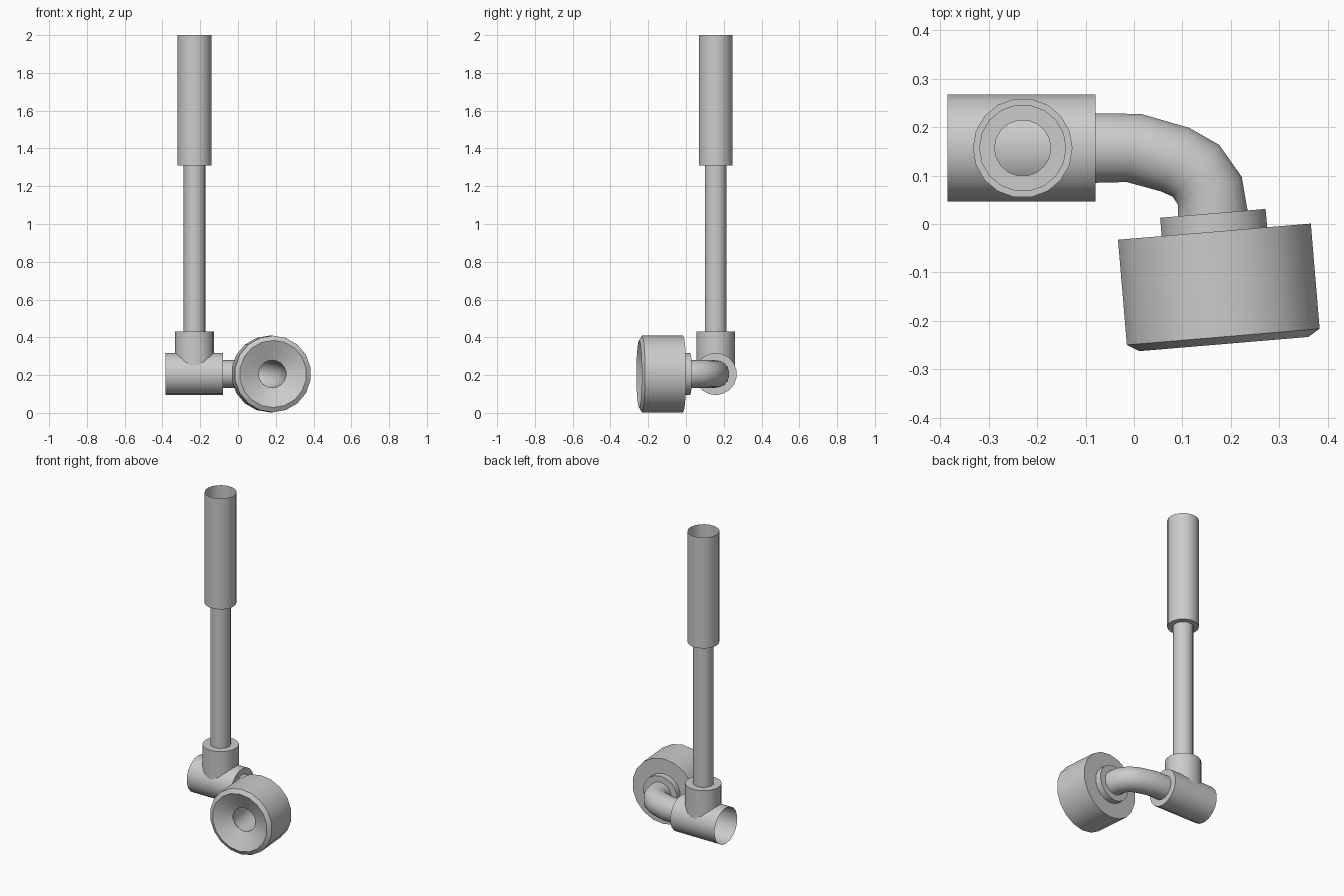
import bpy, bmesh
from math import sin, cos, pi, radians, sqrt
from mathutils import Vector

if "Cube" in bpy.data.objects:
    bpy.data.objects.remove(bpy.data.objects["Cube"])

N = 18
X, Y, Z = Vector((1, 0, 0)), Vector((0, 1, 0)), Vector((0, 0, 1))
PX, PY, CZ = -0.23, 0.157, 0.206   # post position and pipe axis height


def loft(name, rings, adjust=None):
    """Skin open circular rings given as (centre, u, v, radius)."""
    bm = bmesh.new()
    loops = []
    for c, u, v, r in rings:
        loops.append([bm.verts.new(c + r * (u * cos(2 * pi * i / N) + v * sin(2 * pi * i / N)))
                      for i in range(N)])
    for a, b in zip(loops, loops[1:]):
        for i in range(N):
            j = (i + 1) % N
            bm.faces.new((a[i], a[j], b[j], b[i]))
    if adjust:
        for vert in loops[0]:
            adjust(vert)
    bmesh.ops.recalc_face_normals(bm, faces=bm.faces)
    me = bpy.data.meshes.new(name)
    bm.to_mesh(me)
    bm.free()
    ob = bpy.data.objects.new(name, me)
    bpy.context.collection.objects.link(ob)
    bpy.ops.object.select_all(action='DESELECT')
    ob.select_set(True)
    bpy.context.view_layer.objects.active = ob
    bpy.ops.object.shade_smooth_by_angle(angle=radians(35))
    return ob


def lathe(name, origin, axis, u, v, profile, adjust=None):
    """Profile of (distance along axis, radius)."""
    return loft(name, [(origin + axis * d, u, v, r) for d, r in profile], adjust)


# Upright post: branch socket, thin pipe and open sleeve; socket is trimmed to the tee
def saddle(vert):
    vert.co.z = CZ + sqrt(max(0.0, 0.112 ** 2 - (vert.co.y - PY) ** 2)) - 0.002


lathe("upright_pipe", Vector((PX, PY, 0)), Z, X, Y,
      [(0.25, 0.103), (0.43, 0.103), (0.43, 0.058), (1.31, 0.058), (1.31, 0.09), (2.0, 0.09)],
      saddle)

# Horizontal tee body, open at the left, stepped down to the elbow at the right
lathe("tee_body", Vector((0, PY, CZ)), X, Z, Y,
      [(-0.385, 0.112), (-0.08, 0.112), (-0.08, 0.073)])

# Elbow: centre x, centre y, turn angle in degrees
path = [(-0.08, 0.157, 0), (0.0, 0.157, 12), (0.085, 0.133, 24),
        (0.128, 0.11, 42), (0.157, 0.068, 66), (0.163, 0.022, 85.2), (0.182, -0.198, 85.2)]
rings = []
for x, y, t in path:
    t = radians(t)
    rings.append((Vector((x, y, CZ)), Z, Vector((sin(t), cos(t), 0)), 0.073))
loft("elbow_pipe", rings)

# Round head with flange, chamfered rim and dished face
t = radians(85.2)
lathe("round_head", Vector((0.163, 0.022, CZ)), Vector((cos(t), -sin(t), 0)),
      Z, Vector((sin(t), cos(t), 0)),
      [(0, 0.073), (0, 0.111), (0.038, 0.111), (0.038, 0.203), (0.256, 0.203),
       (0.271, 0.178), (0.221, 0.073)])
